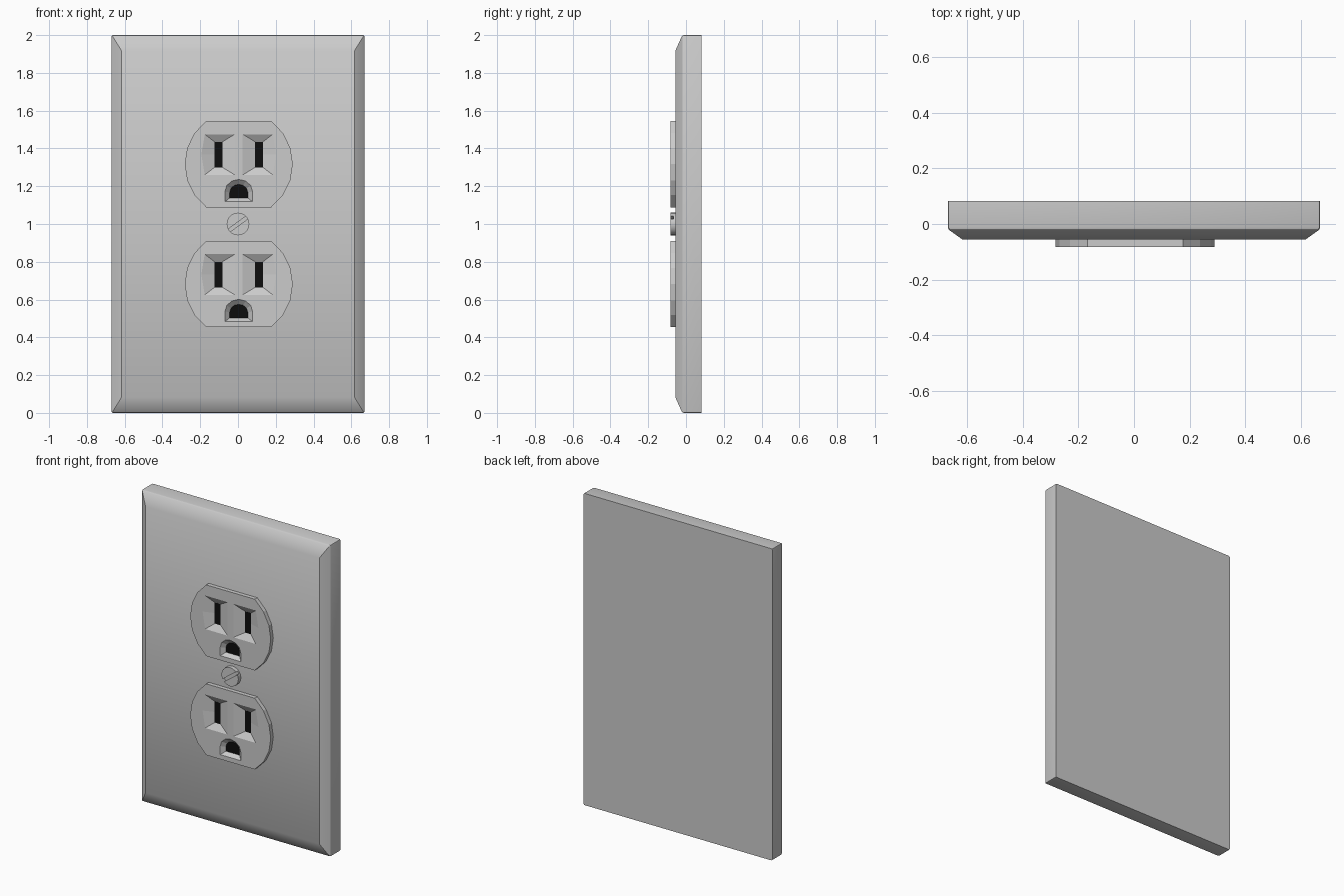
import bpy, bmesh, math

if "Cube" in bpy.data.objects:
    bpy.data.objects.remove(bpy.data.objects["Cube"])

FRONT, PLATE, SHOULDER, BACK = -0.082, -0.056, -0.019, 0.082
FLOOR = -0.058

black = bpy.data.materials.new("slot_black")
black.diffuse_color = (0.004, 0.004, 0.004, 1)
black.use_nodes = True
black.node_tree.nodes["Principled BSDF"].inputs["Base Color"].default_value = black.diffuse_color


def add_loft(bm, rings):
    """Skin a list of (outline, y) rings and cap both ends."""
    loops = [[bm.verts.new((x, y, z)) for x, z in pts] for pts, y in rings]
    for a, b in zip(loops, loops[1:]):
        for i in range(len(a)):
            j = (i + 1) % len(a)
            bm.faces.new((a[i], a[j], b[j], b[i]))
    bm.faces.new(loops[0])
    bm.faces.new(loops[-1])


def make(name, lofts, edit=None, mat=None):
    bm = bmesh.new()
    for rings in lofts:
        add_loft(bm, rings)
    if edit:
        edit(bm)
    bmesh.ops.recalc_face_normals(bm, faces=bm.faces[:])
    me = bpy.data.meshes.new(name)
    bm.to_mesh(me)
    bm.free()
    if mat:
        me.materials.append(mat)
    ob = bpy.data.objects.new(name, me)
    bpy.context.collection.objects.link(ob)
    return ob


def cut(ob, cutter):
    cutter.hide_render = True
    cutter.display_type = 'WIRE'
    mod = ob.modifiers.new("cut", 'BOOLEAN')
    mod.object = cutter
    mod.solver = 'EXACT'


def rect(hw, z0, z1):
    return [(-hw, z0), (hw, z0), (hw, z1), (-hw, z1)]


def shift(pts, dx, dz):
    return [(x + dx, z + dz) for x, z in pts]


def smooth(ob, angle):
    bpy.ops.object.select_all(action='DESELECT')
    ob.select_set(True)
    bpy.context.view_layer.objects.active = ob
    bpy.ops.object.shade_smooth_by_angle(angle=math.radians(angle))


# Wall plate with chamfered front and slightly softened outer edges
def soften(bm):
    edges = [e for e in bm.edges
             if all(v.co.y > PLATE + 0.01 for v in e.verts)
             and any(v.co.y < BACK - 0.01 for v in e.verts)]
    bmesh.ops.bevel(bm, geom=edges, offset=0.008, segments=2, profile=0.5,
                    affect='EDGES', clamp_overlap=True)


outer = rect(0.67, 0, 2)
plate = make("wall_plate", [[(outer, BACK), (outer, SHOULDER),
                             (rect(0.617, 0.082, 1.918), PLATE)]], soften)
smooth(plate, 25)


# Outlines for the receptacle face, relative to its centre
def receptacle_outline():
    r = 0.286
    right = [math.radians(a) for a in (-53, -35, -17.5, 0, 17.5, 35, 53)]
    angles = right + [a + math.pi for a in right]
    return [(r * math.cos(a), r * math.sin(a)) for a in angles]


def slot_outline(x_in, x_out, z0, z1, bulge, side):
    zm = (z0 + z1) / 2
    return [(side * x, z) for x, z in
            [(x_in, z0), (x_out, z0), (x_out + bulge, zm), (x_out, z1), (x_in, z1)]]


def ground_outline(hw, z0, spring, top):
    arc = [(hw * math.cos(math.pi * i / 6),
            spring + (top - spring) * math.sin(math.pi * i / 6)) for i in range(7)]
    return [(-hw, z0), (hw, z0)] + arc


openings = [(slot_outline(0.021, 0.180, -0.057, 0.158, 0.018, s),
             slot_outline(0.087, 0.128, -0.017, 0.118, 0.0, s)) for s in (-1, 1)]
openings.append((ground_outline(0.073, -0.199, -0.145, -0.081),
                 ground_outline(0.048, -0.179, -0.150, -0.107)))

# Two receptacles with tapered openings and black slot floors
for label, zc in (("upper", 1.317), ("lower", 0.682)):
    face = shift(receptacle_outline(), 0.004, zc)
    body = make(label + "_receptacle", [[(face, FRONT), (face, -0.03)]])
    cutters, floors = [], []
    for wide, narrow in openings:
        w, n = shift(wide, 0.004, zc), shift(narrow, 0.004, zc)
        cutters.append([(w, FRONT - 0.03), (w, FRONT), (n, FLOOR)])
        floors.append([(n, FLOOR - 0.001), (n, FLOOR + 0.004)])
    cut(body, make(label + "_opening_cutter", cutters))
    make(label + "_slot_floors", floors, mat=black)

# Centre screw with a diagonal driver slot
disc = [(0.06 * math.cos(math.tau * i / 20), 1 + 0.06 * math.sin(math.tau * i / 20))
        for i in range(20)]
screw = make("center_screw", [[(disc, FRONT), (disc, -0.03)]])
smooth(screw, 30)
c, s = math.cos(math.radians(36)), math.sin(math.radians(36))
bar = [(x * c - z * s, 1 + x * s + z * c) for x, z in rect(0.1, -0.009, 0.009)]
cut(screw, make("screw_slot_cutter", [[(bar, FRONT - 0.03), (bar, -0.066)]]))
